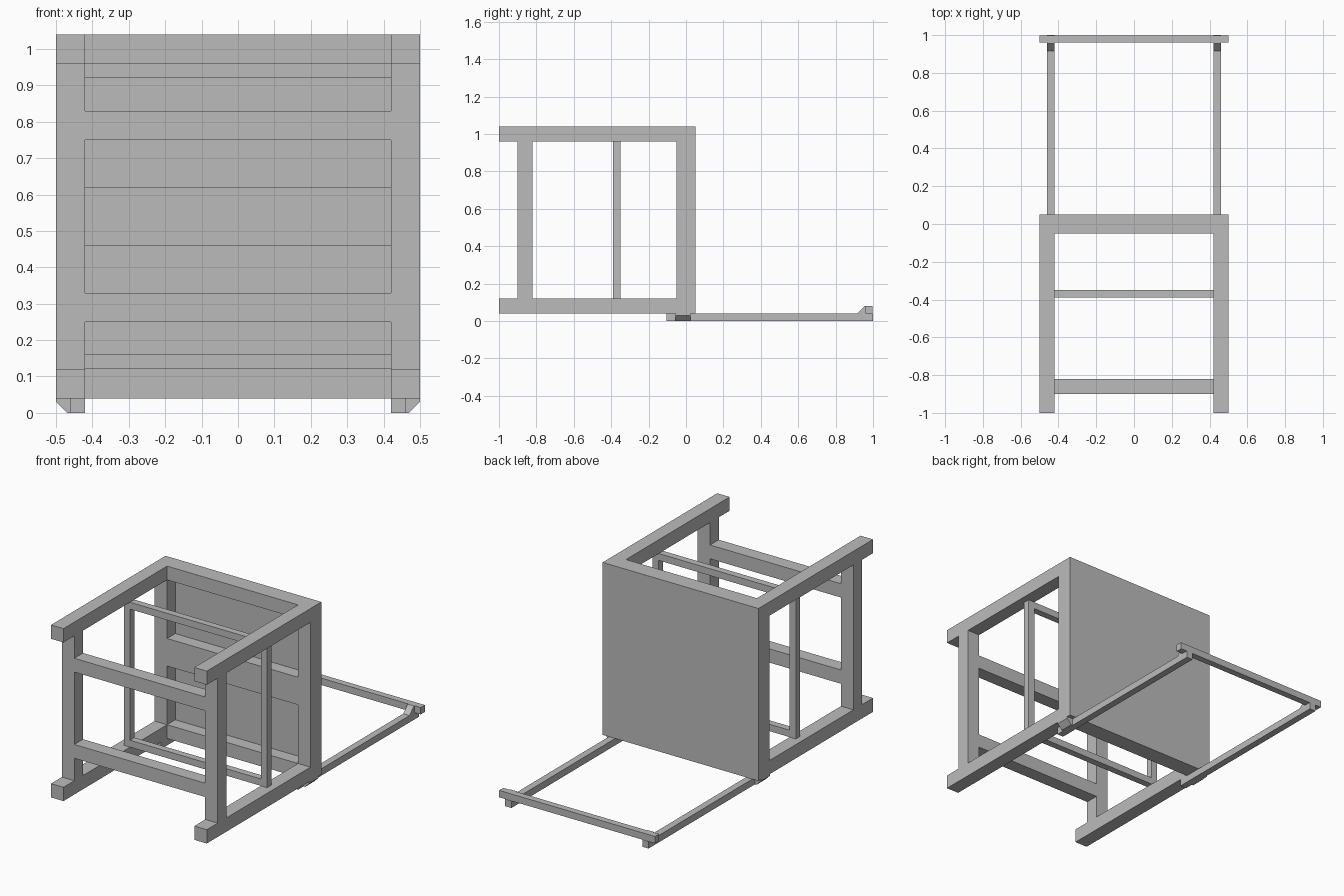
import bpy

cube = bpy.data.objects.get("Cube")
if cube:
    bpy.data.objects.remove(cube, do_unlink=True)

grey = bpy.data.materials.new("plain_grey")
grey.use_nodes = True
colour = (0.5, 0.5, 0.5, 1)
grey.diffuse_color = colour
grey.node_tree.nodes["Principled BSDF"].inputs["Base Color"].default_value = colour


def add_mesh(name, verts, faces):
    mesh = bpy.data.meshes.new(name)
    mesh.from_pydata(verts, [], faces)
    mesh.materials.append(grey)
    obj = bpy.data.objects.new(name, mesh)
    bpy.context.collection.objects.link(obj)
    return obj


def prism(name, profile, place, start, end):
    """Extrude a flat profile; place(a, b, t) gives each 3D point."""
    n = len(profile)
    verts = [place(a, b, t) for t in (start, end) for a, b in profile]
    faces = [tuple(range(n))[::-1], tuple(range(n, 2 * n))]
    faces += [(i, (i + 1) % n, (i + 1) % n + n, i + n) for i in range(n)]
    obj = add_mesh(name, verts, faces)
    # Make the normals face outwards
    import bmesh
    bm = bmesh.new()
    bm.from_mesh(obj.data)
    bmesh.ops.recalc_face_normals(bm, faces=bm.faces)
    bm.to_mesh(obj.data)
    bm.free()
    return obj


def box(name, x, y, z):
    corners = [(x[0], y[0]), (x[1], y[0]), (x[1], y[1]), (x[0], y[1])]
    return prism(name, corners, lambda a, b, t: (a, b, t), *z)


OUT, IN, ROD = 0.5, 0.42, 0.46      # side frame and rod positions
LOW, LOW_IN = 0.04, 0.12            # bottom rail
TOP_IN, TOP = 0.96, 1.04            # top rail
BACK_IN, BACK = -0.05, 0.05
span = (-IN, IN)

# Back board with two recessed panels on its inner face
back = box("back_board", (-OUT, OUT), (BACK_IN, BACK), (LOW, TOP))
for label, z in (("lower", (LOW_IN, 0.46)), ("upper", (0.62, TOP_IN))):
    cutter = box(label + "_recess_cutter", span, (-0.1, 0.025), z)
    cutter.hide_render = True
    cutter.hide_set(True)
    cut = back.modifiers.new(label + "_recess", "BOOLEAN")
    cut.operation = "DIFFERENCE"
    cut.solver = "EXACT"
    cut.object = cutter

# Parts repeated on both sides
for side, s in (("left", 1), ("right", -1)):
    wide = sorted((s * IN, s * OUT))
    thin = sorted((s * IN, s * ROD))
    box(side + "_bottom_rail", wide, (-1, BACK_IN), (LOW, LOW_IN))
    box(side + "_top_rail", wide, (-1, BACK_IN), (TOP_IN, TOP))
    box(side + "_front_post", wide, (-0.9, -0.82), (LOW_IN, TOP_IN))
    box(side + "_thin_post", thin, (-0.39, -0.35), (LOW_IN, TOP_IN))

    # Flat arm behind the body
    box(side + "_arm", thin, (-0.105, 1), (0, LOW))
    # Chamfered lug outside the arm
    lug = [(ROD, 0), (0.47, 0), (OUT, 0.03), (OUT, LOW), (ROD, LOW)]
    prism(side + "_arm_lug", lug, lambda a, b, t: (s * a, t, b), -0.055, 0.025)
    # Sloped brace against the end bar
    brace = [(0.915, LOW), (0.96, LOW), (0.96, 0.08), (0.955, 0.08)]
    prism(side + "_arm_brace", brace, lambda a, b, t: (t, a, b), *thin)

# Crossbars between the posts
for label, front_z, thin_z in (("lower", (0.25, 0.33), (LOW_IN, 0.16)),
                               ("upper", (0.75, 0.83), (0.92, TOP_IN))):
    box(label + "_front_crossbar", span, (-0.9, -0.82), front_z)
    box(label + "_thin_crossbar", span, (-0.39, -0.35), thin_z)

# Bar joining the far ends of the arms
box("arm_end_bar", (-OUT, OUT), (0.96, 0.998), (LOW, 0.08))
